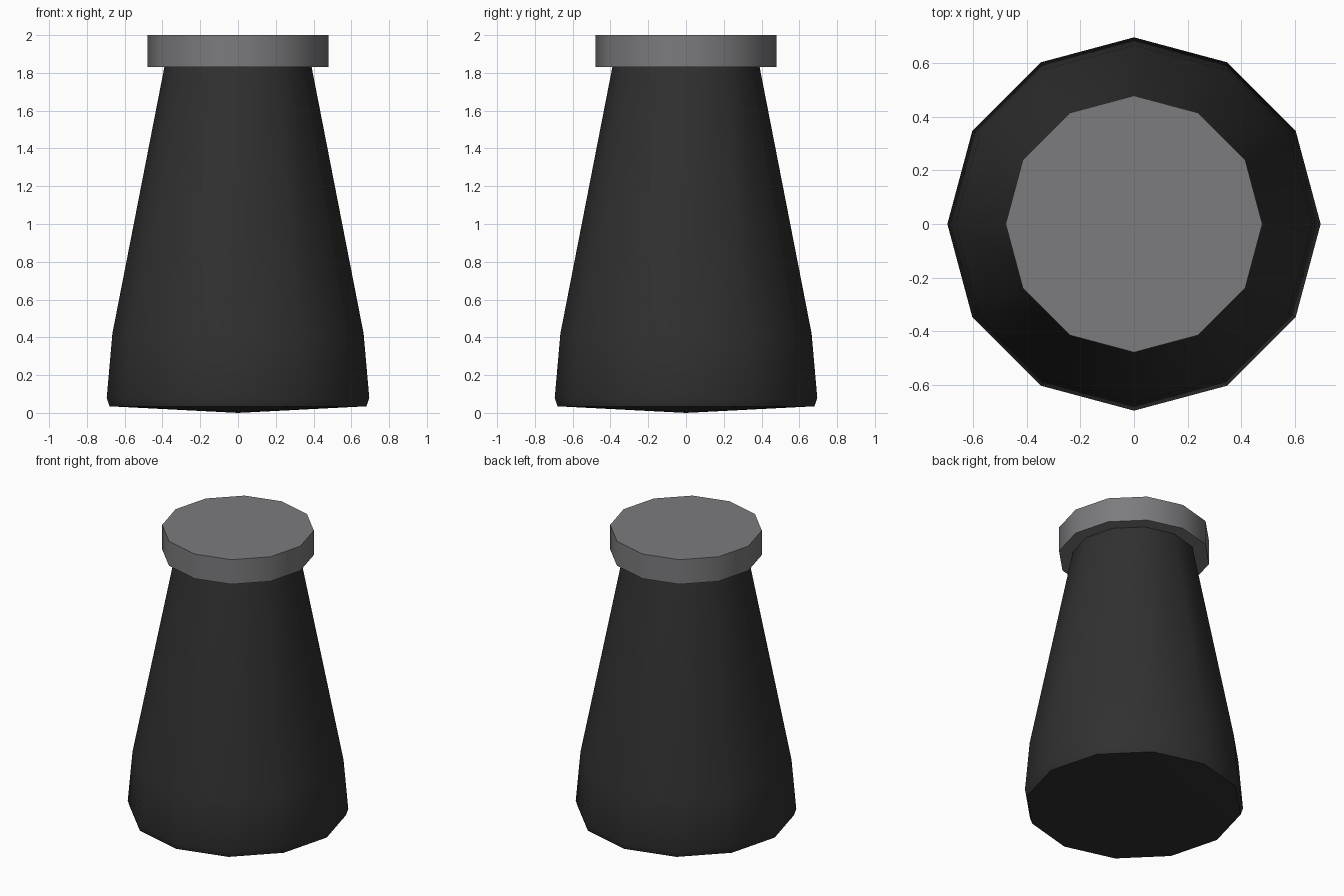
import bpy, bmesh
from math import cos, sin, pi, radians

if "Cube" in bpy.data.objects:
    bpy.data.objects.remove(bpy.data.objects["Cube"])

SIDES = 12


def material(name, rgb):
    m = bpy.data.materials.new(name)
    m.diffuse_color = (*rgb, 1)
    m.use_nodes = True
    m.node_tree.nodes["Principled BSDF"].inputs["Base Color"].default_value = m.diffuse_color
    return m


def lathe(name, profile, mat):
    """Revolve (radius, z) points, bottom to top; radius 0 makes a pole, open ends stay open."""
    bm = bmesh.new()
    rings = []
    for r, z in profile:
        n = SIDES if r else 1
        rings.append([bm.verts.new((r * cos(2 * pi * i / SIDES), r * sin(2 * pi * i / SIDES), z))
                      for i in range(n)])
    for low, high in zip(rings, rings[1:]):
        for i in range(SIDES):
            j = (i + 1) % SIDES
            quad = [low[i % len(low)], low[j % len(low)], high[j % len(high)], high[i % len(high)]]
            bm.faces.new(list(dict.fromkeys(quad)))
    bmesh.ops.recalc_face_normals(bm, faces=bm.faces)
    mesh = bpy.data.meshes.new(name)
    bm.to_mesh(mesh)
    bm.free()
    ob = bpy.data.objects.new(name, mesh)
    bpy.context.collection.objects.link(ob)
    mesh.materials.append(mat)
    bpy.ops.object.select_all(action='DESELECT')
    ob.select_set(True)
    bpy.context.view_layer.objects.active = ob
    bpy.ops.object.shade_smooth_by_angle(angle=radians(40))
    return ob


# Tapered body with a slightly pointed underside
lathe("shaker_body",
      [(0, 0), (0.68, 0.035), (0.695, 0.08), (0.665, 0.42), (0.39, 1.83)],
      material("dark_body", (0.03, 0.03, 0.03)))

# Flat lid overhanging the neck
lathe("shaker_lid",
      [(0.39, 1.83), (0.478, 1.83), (0.478, 2.0), (0, 2.0)],
      material("grey_lid", (0.2, 0.2, 0.21)))
